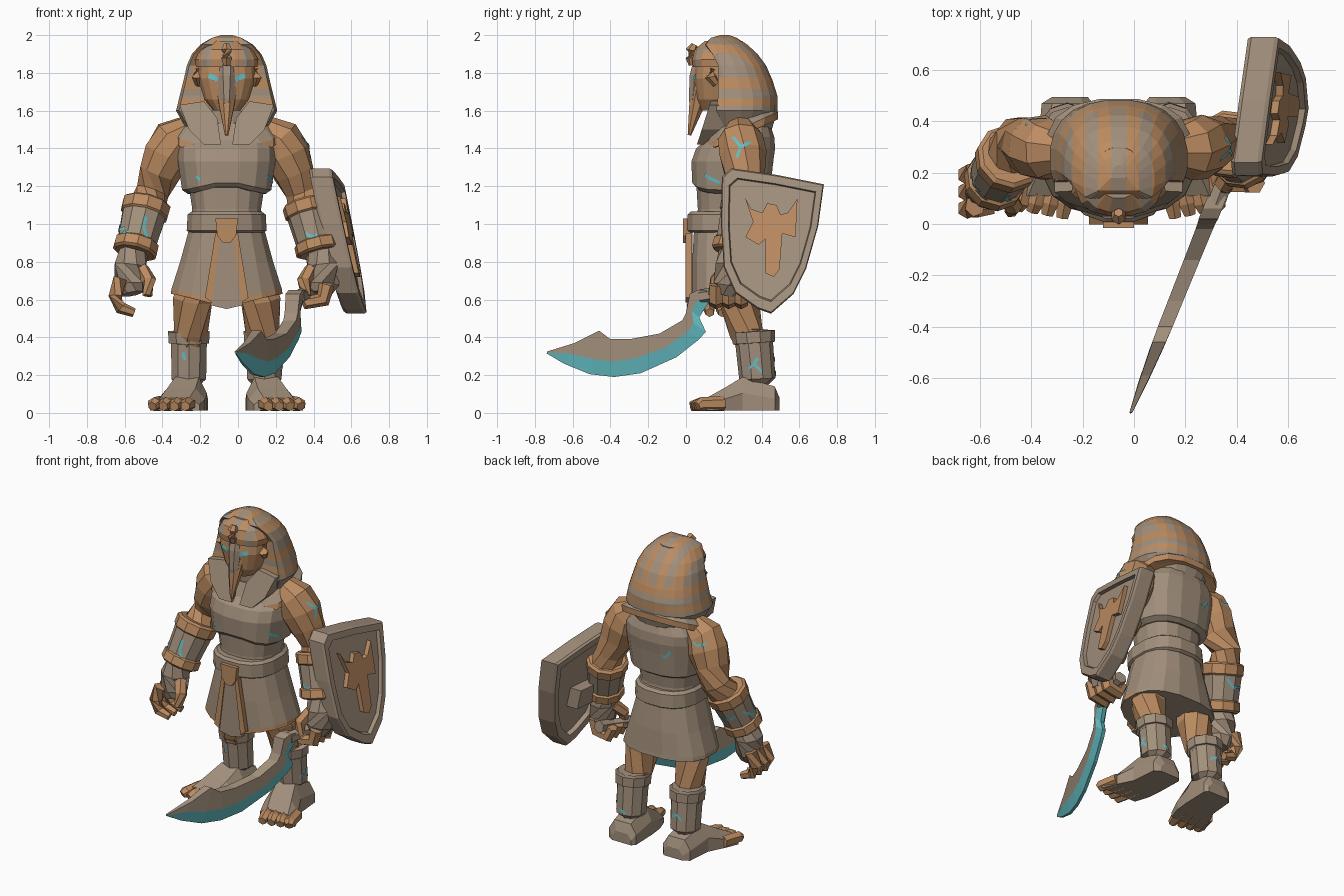
import bpy, bmesh, math
from mathutils import Vector
from mathutils.bvhtree import BVHTree

cube = bpy.data.objects.get("Cube")
if cube:
    bpy.data.objects.remove(cube)


def material(name, rgb):
    m = bpy.data.materials.new(name)
    m.use_nodes = True
    m.diffuse_color = (*rgb, 1)
    m.node_tree.nodes["Principled BSDF"].inputs["Base Color"].default_value = (*rgb, 1)
    return m


STONE = material("stone", (0.36, 0.275, 0.2))
CLAY = material("clay_orange", (0.5, 0.26, 0.12))
CYAN = material("glowing_cyan", (0.13, 0.52, 0.56))
CX = -0.06  # body centre line
SIDES = (("right", -1), ("left", 1))
parts = {}


def finish(name, bm, mats):
    bmesh.ops.recalc_face_normals(bm, faces=bm.faces)
    me = bpy.data.meshes.new(name)
    bm.to_mesh(me)
    bm.free()
    for m in mats:
        me.materials.append(m)
    ob = bpy.data.objects.new(name, me)
    bpy.context.collection.objects.link(ob)
    parts[name] = ob
    return ob


def skin(name, rings, *mats, rule=None):
    """Join equal rings of points into a capped solid."""
    bm = bmesh.new()
    vs = [[bm.verts.new(p) for p in r] for r in rings]
    n = len(rings[0])
    for i in range(len(vs) - 1):
        for j in range(n):
            k = (j + 1) % n
            f = bm.faces.new((vs[i][j], vs[i][k], vs[i + 1][k], vs[i + 1][j]))
            f.material_index = rule(i, j) if rule else 0
    bm.faces.new(vs[0])
    bm.faces.new(vs[-1])
    return finish(name, bm, mats)


def oval(z, hx, y0, y1, n=16, p=0.8, tilt=0, front=-9, dip=0):
    """Squarish ring; tilt raises the back, dip moves the front centre."""
    pts = []
    for k in range(n):
        a = math.tau * (k + 0.5) / n
        c, s = [math.copysign(abs(v) ** p, v) for v in (math.cos(a), math.sin(a))]
        y = (y0 + y1) / 2 + (y1 - y0) / 2 * s
        pts.append((CX + hx * c, max(y, front), z + tilt * s + dip * max(0, -s) * (1 - abs(c))))
    return pts


def limb(name, pts, mat, n=8):
    """Faceted tube through (x, y, z, radius) points."""
    rings = []
    for i, p in enumerate(pts):
        a, b = pts[max(i - 1, 0)], pts[min(i + 1, len(pts) - 1)]
        q = (Vector(b[:3]) - Vector(a[:3])).to_track_quat('Z', 'Y')
        ring = []
        for k in range(n):
            t = math.tau * (k + 0.5) / n
            ring.append(Vector(p[:3]) + q @ Vector((math.cos(t), math.sin(t), 0)) * p[3])
        rings.append(ring)
    return skin(name, rings, mat)


def prism(name, outline, d0, d1, place, mat):
    return skin(name, [[place(a, b, d) for a, b in outline] for d in (d0, d1)], mat)


def crack(name, target, pts, axis, width=0.009):
    """Thin cyan strip projected on a part; axis is the side it is seen from."""
    tb = bmesh.new()
    tb.from_mesh(parts[target].data)
    tree = BVHTree.FromBMesh(tb)
    tb.free()
    view = Vector(axis)
    hits = []
    for (a, z), (b, w) in zip(pts, pts[1:]):
        for t in (0, 0.33, 0.66, 1):
            u, h = a + (b - a) * t, z + (w - z) * t
            start = Vector((0, u, h) if view.x else (u, 0, h)) + view * 3
            loc, nor = tree.ray_cast(start, -view)[:2]
            if loc:
                hits.append((loc, nor))
    if len(hits) < 2:
        return
    bm = bmesh.new()
    last = None
    run = hits[-1][0] - hits[0][0]
    for loc, nor in hits:
        side = nor.cross(run).normalized() * width
        pair = [bm.verts.new(loc + nor * 0.005 + side), bm.verts.new(loc + nor * 0.005 - side)]
        if last:
            bm.faces.new((last[0], last[1], pair[1], pair[0]))
        last = pair
    finish(name, bm, [CYAN])


# Torso: belly and overhanging breastplate with an arched lower edge
skin("belly", [oval(0.92, .2, .05, .42), oval(1.08, .185, .06, .4), oval(1.24, .21, .05, .42)], STONE)
skin("breastplate", [oval(1.16, .21, .05, .42, dip=.05), oval(1.18, .24, .03, .45, dip=.05),
                     oval(1.33, .262, .025, .465), oval(1.4, .262, .05, .475),
                     oval(1.46, .25, .12, .47), oval(1.52, .2, .15, .45)], STONE)
skin("collar", [oval(1.46, .25, .1, .47, tilt=.09), oval(1.465, .285, .08, .49, tilt=.09),
                oval(1.505, .285, .09, .49, tilt=.09), oval(1.58, .2, .14, .45, tilt=.05)],
     CLAY, STONE, rule=lambda i, j: int(i == 2))
skin("neck", [oval(1.45, .13, .15, .4), oval(1.7, .11, .14, .36)], STONE)

# Skirt, belt, buckle and hanging cloth
skin("skirt", [oval(.63, .3, .03, .46, dip=-.07), oval(.655, .297, .03, .457, dip=-.07), oval(.8, .25, .03, .445),
               oval(.98, .2, .04, .42)], STONE, CLAY, rule=lambda i, j: int(i == 0 and j >= 8))
skin("belt", [oval(.955, .2, .02, .43), oval(.965, .215, .005, .445), oval(1.05, .21, .005, .44),
              oval(1.065, .19, .02, .42)], STONE)


def sheet(x, z, d):
    return (CX + x, d, z)


prism("front_cloth", [(-.05, .97), (.05, .97), (.085, .57), (0, .55), (-.085, .57)], .005, .035, sheet, STONE)
prism("buckle", [(-.06, 1.03), (.06, 1.03), (.05, .94), (.02, .9), (-.02, .9), (-.05, .94)],
      -.015, .03, sheet, CLAY)
for side, s in SIDES:
    prism(side + "_ribbon", [(s * .035, .95), (s * .06, .95), (s * .115, .61), (s * .078, .585)],
          -.002, .03, sheet, CLAY)

# Head: face, beak, bridge, brow
skin("face", [oval(1.6, .07, .08, .25), oval(1.66, .12, .055, .28), oval(1.77, .155, .04, .3),
              oval(1.88, .15, .05, .3)], CLAY)
limb("beak", [(CX, .08, 1.72, .06), (CX, .055, 1.62, .042), (CX, .035, 1.54, .025), (CX, .018, 1.47, .01)], CLAY)
limb("beak_bridge", [(CX, .09, 1.88, .05), (CX, .065, 1.78, .05), (CX, .05, 1.66, .038), (CX, .045, 1.6, .025)], STONE)
skin("brow", [oval(1.83, .165, .035, .3), oval(1.87, .17, .03, .3), oval(1.925, .14, .045, .3),
              oval(1.97, .08, .1, .3)], STONE, CLAY)
limb("brow_ornament", [(CX, .035, 1.84, .02), (CX, .03, 1.88, .032), (CX, .03, 1.92, .032), (CX, .045, 1.95, .018)],
     CLAY, 6)

# Striped hood: lofted shell and brow cut along the stripe borders
skin("hood", [oval(z, hx, .02, yb, 24, .85, front=f) for z, hx, yb, f in (
    (1.48, .2, .45, .22), (1.6, .27, .485, .16), (1.68, .25, .485, .17), (1.76, .23, .46, .17),
    (1.84, .212, .425, .17), (1.9, .185, .38, .14), (1.95, .14, .325, .1), (1.985, .08, .27, .13),
    (2.0, .03, .23, .18))], STONE, CLAY)
cuts = [((CX + s * x, 0, 0), (1, 0, 0)) for x in (.03, .08, .13, .18) for s in (-1, 1)]
cuts += [((0, 0, z), (0, 0, 1)) for z in (1.625, 1.665, 1.715, 1.775)]
for name in ("hood", "brow"):
    bm = bmesh.new()
    bm.from_mesh(parts[name].data)
    for co, no in cuts:
        bmesh.ops.bisect_plane(bm, geom=bm.verts[:] + bm.edges[:] + bm.faces[:], plane_co=co, plane_no=no)
    for f in bm.faces:
        c = f.calc_center_median()
        x = abs(c.x - CX)
        upright = c.z > 1.775 and (.03 < x < .08 or .13 < x < .18)
        f.material_index = int(upright or 1.625 < c.z < 1.665 or 1.715 < c.z < 1.775)
    bm.to_mesh(parts[name].data)
    bm.free()

for side, s in SIDES:
    def at(x, y, z, *r):
        return (CX + s * x, y, z, *r)

    prism(side + "_lappet", [(.03, 1.42), (.12, 1.42), (.2, 1.5), (.25, 1.63), (.12, 1.65), (.05, 1.56)],
          .125, .24, lambda x, z, d: at(x, d - (1.63 - z) * .32, z), STONE)
    limb(side + "_ear", [at(.145, .16, 1.74, .02), at(.155, .13, 1.78, .032), at(.15, .14, 1.82, .015)], CLAY, 6)
    crack(side + "_eye", "face", [(CX + s * .045, 1.765), (CX + s * .095, 1.785)], (0, -1, 0), .013)

    # Arm with bracer between two rings; the left forearm hangs straighter
    back = .09 if s > 0 else 0
    limb(side + "_arm", [at(.2, .29, 1.5, .08), at(.275, .29, 1.45, .12), at(.315, .3, 1.37, .128),
                         at(.355, .31, 1.27, .11), at(.395, .33, 1.17, .09), at(.425, .27 + back * .6, 1.08, .1)],
         CLAY, 9)
    a, b = Vector((.425, .26 + back * .6, 1.1)), Vector((.485, .165 + back, .86))

    def cuff(name, t0, t1, r0, r1, mat):
        p, q = a.lerp(b, t0), a.lerp(b, t1)
        limb(side + name, [at(*p, r0 * .88), at(*p.lerp(q, .15), r0), at(*p.lerp(q, .85), r1),
                           at(*q, r1 * .88)], mat, 10)
    cuff("_upper_ring", -.08, .24, .132, .13, CLAY)
    cuff("_bracer", .1, .95, .12, .108, STONE)
    cuff("_lower_ring", .78, 1.06, .12, .122, CLAY)

    # Leg, boot, foot and toes
    limb(side + "_thigh", [at(.14, .26, .75, .09), at(.18, .28, .6, .11), at(.19, .32, .42, .09),
                           at(.195, .35, .36, .08)], CLAY)
    limb(side + "_boot", [at(.2, .378, .02, .102), at(.2, .378, .18, .096), at(.2, .36, .38, .1)], STONE, 10)
    limb(side + "_boot_cuff", [at(.2, .36, .355, .1), at(.2, .36, .37, .112), at(.2, .355, .43, .116),
                               at(.2, .355, .445, .1)], STONE, 10)
    foot = ((.495, .19, .07, .08), (.47, .2, .1, .14), (.3, .21, .105, .19), (.2, .24, .125, .13), (.11, .275, .13, .08))
    skin(side + "_foot", [[at(c - w, y, .012), at(c + w, y, .012), at(c + w, y, h * .55), at(c + w * .6, y, h),
                           at(c - w * .6, y, h), at(c - w, y, h * .55)] for y, c, w, h in foot], STONE)
    for k in range(4):
        x = .2 + k * .058
        limb(f"{side}_toe_{k + 1}", [at(x - .02, .2, .05, .04), at(x + .01, .08, .046, .037),
                                     at(x + .02, .025 + .012 * k, .035, .026)], CLAY, 6)

    # Hands: open on the right, closed on the left
    limb(side + "_palm", [at(.49, .16 + back, .86, .075), at(.51, .15 + back, .78, .09),
                          at(.51, .14 + back, .68, .085), at(.5, .13 + back, .63, .06)], STONE)
    for k in range(3):
        y = .07 + k * .066 + back
        if s < 0:
            path = [at(.56, y, .71, .042), at(.59, y - .01, .62, .04), at(.56, y - .015, .555, .034),
                    at(.49, y - .01, .53, .024)]
        else:
            path = [at(.53, y, .68, .042), at(.51, y, .6, .042), at(.43, y, .585, .04), at(.4, y, .65, .034)]
        limb(f"{side}_finger_{k + 1}", path, CLAY, 6)
    limb(side + "_thumb", [at(.45, .12 + back, .76, .04), at(.41, .07 + back, .7, .038),
                           at(.42, .05 + back, .62, .026)], CLAY, 6)

# Curved sword: spine, middle and cutting edge per station, as (y, z)
blade = (((-.735, .325), (-.735, .32), (-.738, .315), .006), ((-.59, .37), (-.62, .315), (-.645, .26), .018),
         ((-.46, .435), (-.49, .285), (-.51, .205), .026), ((-.4, .39), (-.38, .272), (-.38, .19), .029),
         ((-.3, .39), (-.265, .29), (-.24, .21), .03), ((-.14, .42), (-.11, .345), (-.05, .295), .032),
         ((-.02, .49), (.01, .43), (.07, .39), .034), ((0, .53), (.04, .475), (.105, .43), .035),
         ((.01, .58), (.03, .54), (.07, .505), .036), ((.02, .63), (.075, .625), (.13, .6), .038),
         ((.06, .65), (.1, .65), (.13, .64), .038))


def on_blade(p, t):
    return (.33 + .4 * (p[0] - .12) + t, p[0], p[1])


skin("sword_blade", [[on_blade(sp, t), on_blade(sp, -t), on_blade(mid, -t), on_blade(edge, -t * .35),
                      on_blade(edge, t * .35), on_blade(mid, t)] for sp, mid, edge, t in blade],
     STONE, CYAN, rule=lambda i, j: int(j in (2, 3, 4)))
limb("sword_grip", [(.32, .08, .615, .04), (.38, .24, .64, .035), (.4, .35, .66, .042)], STONE, 6)

# Leaning shield with recessed front, emblem and arm block
outline = ((.19, 1.25), (.24, 1.295), (.48, 1.26), (.73, 1.21), (.7, .99), (.635, .76), (.57, .63), (.45, .525),
           (.38, .55), (.26, .635), (.2, .77), (.185, 1.0))


def on_shield(y, z, d):
    return (.5 + .1 * (y - .25) + .215 * (1.28 - z) + d, y, z)


def shield_ring(k, d):
    return [on_shield(.445 + (y - .445) * k, .95 + (z - .95) * k, d) for y, z in outline]


skin("shield", [shield_ring(.8, -.09), shield_ring(.82, -.12), shield_ring(.97, -.12), shield_ring(1, -.105),
                shield_ring(1, -.015), shield_ring(.98, 0), shield_ring(.85, 0), shield_ring(.83, -.022)], STONE)
prism("shield_emblem", [(.31, 1.145), (.345, 1.08), (.405, 1.06), (.43, 1.11), (.48, 1.1), (.5, 1.05), (.54, 1.06),
                        (.59, 1.135), (.58, .93), (.51, .95), (.495, .76), (.465, .72), (.42, .74), (.42, .92),
                        (.385, .89), (.315, .93), (.355, 1.01)], -.04, .006, on_shield, CLAY)
prism("shield_arm_block", [(.33, .82), (.5, .82), (.5, .95), (.33, .95)], -.17, -.08, on_shield, STONE)

# Glowing cracks
FRONT, BACK, LEFT, RIGHT = (0, -1, 0), (0, 1, 0), (1, 0, 0), (-1, 0, 0)
for n, (target, axis, pts) in enumerate((
        ("right_bracer", FRONT, [(-.49, 1.04), (-.5, .98), (-.485, .93)]),
        ("right_bracer", FRONT, [(-.63, .93), (-.6, .955), (-.57, .95)]),
        ("right_bracer", RIGHT, [(.13, .98), (.2, .96), (.27, 1.0)]),
        ("right_bracer", RIGHT, [(.2, .96), (.17, .91)]),
        ("right_bracer", BACK, [(-.58, .97), (-.52, .94), (-.46, .98)]),
        ("left_bracer", FRONT, [(.36, .95), (.39, .93), (.42, .94)]),
        ("left_arm", LEFT, [(.25, 1.46), (.29, 1.41), (.27, 1.35)]),
        ("left_arm", LEFT, [(.29, 1.41), (.34, 1.43)]),
        ("right_arm", BACK, [(-.42, 1.45), (-.37, 1.43), (-.34, 1.45)]),
        ("breastplate", FRONT, [(.15, 1.26), (.18, 1.22)]),
        ("breastplate", FRONT, [(-.22, 1.25), (-.2, 1.235)]),
        ("breastplate", BACK, [(-.2, 1.36), (-.16, 1.31), (-.14, 1.33)]),
        ("left_boot", LEFT, [(.33, .23), (.36, .26), (.4, .22)]),
        ("left_boot", LEFT, [(.36, .26), (.38, .29)]),
        ("right_boot", FRONT, [(-.29, .32), (-.28, .28)]),
        ("right_boot", BACK, [(-.29, .26), (-.26, .29), (-.22, .27)]),
        ("left_boot", BACK, [(.12, .2), (.16, .22)]))):
    crack(f"crack_{n + 1}", target, pts, axis)
